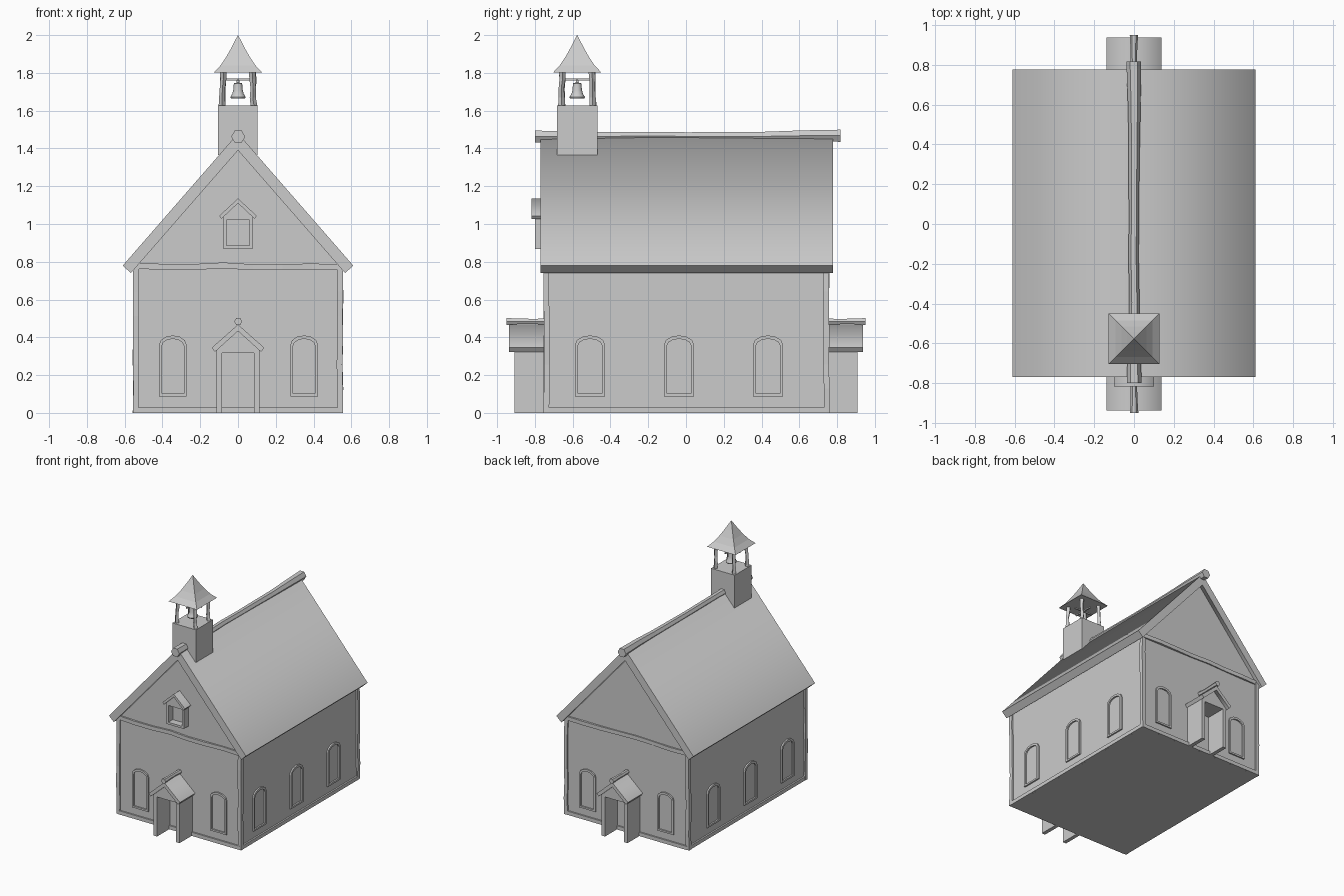
import bpy, bmesh, math, random
from mathutils import Vector, Matrix

if "Cube" in bpy.data.objects:
    bpy.data.objects.remove(bpy.data.objects["Cube"])

random.seed(4)


def finish(name, bm):
    bmesh.ops.recalc_face_normals(bm, faces=bm.faces[:])
    me = bpy.data.meshes.new(name)
    bm.to_mesh(me)
    bm.free()
    ob = bpy.data.objects.new(name, me)
    bpy.context.collection.objects.link(ob)
    return ob


def prism(name, pts, y0, y1, ridge_smooth=False):
    """Extrude an (x, z) outline along y."""
    bm = bmesh.new()
    a = [bm.verts.new((x, y0, z)) for x, z in pts]
    b = [bm.verts.new((x, y1, z)) for x, z in pts]
    bm.faces.new(a)
    bm.faces.new(b)
    n = len(pts)
    for i in range(n):
        bm.faces.new((a[i], a[(i + 1) % n], b[(i + 1) % n], b[i]))
    if ridge_smooth:
        for f in bm.faces:
            f.smooth = True
        for e in bm.edges:
            e.smooth = all(abs(v.co.x) < 1e-5 for v in e.verts)
    return finish(name, bm)


def chevron(name, w, z_eave, z_top, inset, drop, z_under, y0, y1):
    """Gabled roof slab with a ridge that is shaded smooth."""
    pts = [(-w, z_eave), (0, z_top), (w, z_eave), (w - inset, z_eave - drop),
           (0, z_under), (-w + inset, z_eave - drop)]
    return prism(name, pts, y0, y1, True)


def beam(name, p0, p1, radii, sides, segs=1, wobble=0.0, turn=0.0):
    """Hand-hewn beam: rings of vertices that wander slightly."""
    p0, p1 = Vector(p0), Vector(p1)
    rot = (p1 - p0).to_track_quat('Z', 'Y').to_matrix()
    bm = bmesh.new()
    rings = []
    for s in range(segs + 1):
        t = s / segs
        k = t * (len(radii) - 1)
        i = min(int(k), len(radii) - 2) if len(radii) > 1 else 0
        r = radii[0] if len(radii) == 1 else radii[i] + (radii[i + 1] - radii[i]) * (k - i)
        off = Vector((random.uniform(-1, 1), random.uniform(-1, 1), 0)) * wobble
        c = p0.lerp(p1, t)
        rings.append([bm.verts.new(c + rot @ (off + Vector((
            r * math.cos(turn + math.tau * j / sides),
            r * math.sin(turn + math.tau * j / sides), 0)))) for j in range(sides)])
    for a, b in zip(rings, rings[1:]):
        for j in range(sides):
            bm.faces.new((a[j], a[(j + 1) % sides], b[(j + 1) % sides], b[j]))
    bm.faces.new(rings[0])
    bm.faces.new(rings[-1])
    return finish(name, bm)


def frame(name, outer, inner, depth, loc, angle):
    """Ring between two outlines, facing -y before turning about z."""
    bm = bmesh.new()
    loops = [[bm.verts.new((x, y, z)) for x, z in pts]
             for pts, y in ((outer, 0.02), (outer, -depth), (inner, -depth), (inner, 0.02))]
    n = len(outer)
    for a, b in zip(loops, loops[1:] + loops[:1]):
        for i in range(n):
            bm.faces.new((a[i], a[(i + 1) % n], b[(i + 1) % n], b[i]))
    ob = finish(name, bm)
    ob.matrix_world = Matrix.Translation(loc) @ Matrix.Rotation(angle, 4, 'Z')
    return ob


def arch(w, z0, zs, zt, n=6):
    """Window outline with a low arched head."""
    return [(-w, z0), (w, z0)] + [
        (w * math.cos(math.pi * i / n), zs + (zt - zs) * math.sin(math.pi * i / n))
        for i in range(n + 1)]


def box(name, x0, x1, y0, y1, z0, z1):
    return prism(name, [(x0, z0), (x1, z0), (x1, z1), (x0, z1)], y0, y1)


Q = math.pi / 4
W, YF, YB = 0.542, -0.743, 0.747

# House body and main roof
prism("house_walls", [(-W, 0), (W, 0), (W, .77), (0, 1.39), (-W, .77)], YF, YB)
chevron("main_roof", .61, .78, 1.48, .043, .04, 1.39, -.77, .777)
beam("roof_ridge_beam", (0, -.80, 1.464), (0, .818, 1.466), [.037, .026, .025, .028, .037], 6, 8, .002)

# Timber trim: corner posts, sills and gable beams
for x in (-.54, .54):
    for y in (-.739, .743):
        beam("corner_post", (x, y, 0), (x, y, .77), [.021], 4, 6, .003, Q)
    beam("side_sill", (x, -.74, .015), (x, .745, .015), [.021], 4, 1, 0, Q)
for y in (-.74, .744):
    beam("end_sill", (-.54, y, .015), (.54, y, .015), [.021], 4, 1, 0, Q)
    beam("gable_beam", (-.55, y, .776), (.55, y, .776), [.022], 4, 7, .005, Q)

# Arched window frames on all four sides
for angle, y in ((0, YF), (math.pi, YB)):
    for x in (-.345, .35):
        frame("end_window_frame", arch(.073, .088, .36, .41), arch(.058, .102, .355, .392),
              .011, (x, y, 0), angle)
for side in (-1, 1):
    for y in (-.508, -.037, .434):
        frame("side_window_frame", arch(.08, .088, .36, .41), arch(.064, .102, .355, .392),
              .012, (side * W, y, 0), side * math.pi / 2)

# Open porches at both ends
porch = [(-.115, 0), (-.085, 0), (-.085, .318), (.085, .318), (.085, 0), (.115, 0),
         (.115, .33), (0, .435), (-.115, .33)]
for s, wall in ((-1, YF), (1, YB)):
    prism("porch_walls", porch, s * .908, wall - s * .005)
    chevron("porch_roof", .139, .345, .468, .017, .022, .433, s * .938, wall - s * .005)
    beam("porch_ridge_beam", (0, s * .95, .484), (0, wall, .484), [.021, .015, .018], 6, 3, .001)

# Attic window with its own little roof
rect = lambda w, a, b: [(-w, a), (w, a), (w, b), (-w, b)]
frame("attic_window_frame", rect(.078, .868, 1.055), rect(.06, .885, 1.02), .057, (0, YF, 0), 0)
prism("attic_window_gable", [(-.078, 1.05), (.078, 1.05), (0, 1.115)], -.80, YF)
chevron("attic_window_roof", .1, 1.043, 1.135, .012, .016, 1.11, -.818, YF + .01)

# Bell tower
TY = -.576
box("tower_base", -.106, .104, TY - .108, TY + .108, 1.365, 1.628)
for sx in (-1, 1):
    for sy in (-1, 1):
        beam("tower_post", (sx * .083, TY + sy * .083, 1.62), (sx * .078, TY + sy * .078, 1.815),
             [.018, .014, .018], 4, 4, .003, Q)
beam("bell_bar", (-.08, TY, 1.765), (.08, TY, 1.765), [.007], 4, 1, 0, Q)
beam("bell_bar", (0, TY - .08, 1.765), (0, TY + .08, 1.765), [.007], 4, 1, 0, Q)


def lathe(name, profile, sides, turn=0.0):
    """Turn an (r, z) profile about the tower axis."""
    bm = bmesh.new()
    rings = [[bm.verts.new((r * math.cos(turn + math.tau * j / sides),
                            TY + r * math.sin(turn + math.tau * j / sides), z))
              for j in range(sides)] for r, z in profile]
    for a, b in zip(rings, rings[1:]):
        for j in range(sides):
            bm.faces.new((a[j], a[(j + 1) % sides], b[(j + 1) % sides], b[j]))
    bm.faces.new(rings[0])
    bm.faces.new(rings[-1])
    return finish(name, bm)


# Flared four-sided tower roof and the bell
k = math.sqrt(2)
lathe("tower_roof", [(.127 * k, 1.803), (.092 * k, 1.84), (.062 * k, 1.885),
                     (.034 * k, 1.935), (.001, 2.0)], 4, Q)
bell = lathe("bell", [(.006, 1.765), (.008, 1.748), (.022, 1.745), (.025, 1.71),
                      (.030, 1.69), (.041, 1.672), (.038, 1.665)], 16)
bpy.context.view_layer.objects.active = bell
bell.select_set(True)
bpy.ops.object.shade_smooth_by_angle(angle=math.radians(40))
